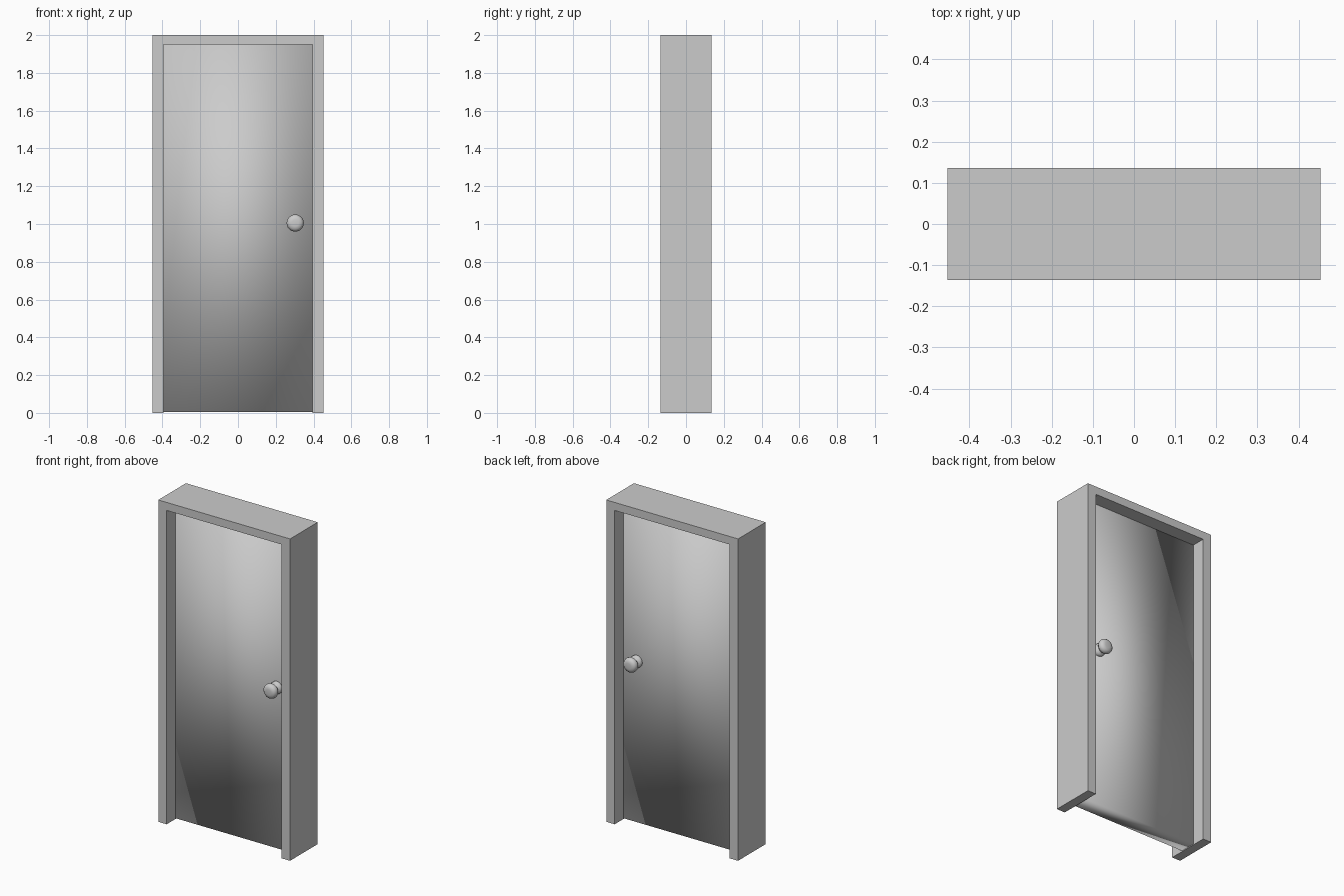
import bpy, bmesh
from math import pi, cos, sin

if "Cube" in bpy.data.objects:
    bpy.data.objects.remove(bpy.data.objects["Cube"])


def finish(name, bm):
    bmesh.ops.recalc_face_normals(bm, faces=bm.faces[:])
    me = bpy.data.meshes.new(name)
    bm.to_mesh(me)
    bm.free()
    ob = bpy.data.objects.new(name, me)
    bpy.context.collection.objects.link(ob)
    return ob


def smooth(ob):
    for p in ob.data.polygons:
        p.use_smooth = True


W, D, H = 0.453, 0.136, 2.0      # frame half width, half depth, height
OW, OH = 0.395, 1.95             # opening half width, height
T = 0.05                         # door half thickness

# Door frame: U-shaped outline extruded through the wall depth
outline = [(-W, 0), (-W, H), (W, H), (W, 0), (OW, 0), (OW, OH), (-OW, OH), (-OW, 0)]
bm = bmesh.new()
face = bm.faces.new([bm.verts.new((x, -D, z)) for x, z in outline])
ext = bmesh.ops.extrude_face_region(bm, geom=[face])
bmesh.ops.translate(bm, vec=(0, 2 * D, 0),
                    verts=[v for v in ext["geom"] if isinstance(v, bmesh.types.BMVert)])
finish("door_frame", bm)

# Door panel: plain slab, smooth shaded all over
bm = bmesh.new()
bmesh.ops.create_cube(bm, size=1)
bmesh.ops.scale(bm, vec=(2 * OW, 2 * T, OH - 0.005), verts=bm.verts[:])
bmesh.ops.translate(bm, vec=(0, 0, (OH + 0.005) / 2), verts=bm.verts[:])
smooth(finish("door_panel", bm))


# Knobs: lathe profile (radius, distance from door centre), one per side
profile = [(0.038, 0.05), (0.038, 0.062), (0.032, 0.069), (0.021, 0.073), (0.021, 0.084),
           (0.036, 0.09), (0.044, 0.101), (0.0455, 0.11), (0.042, 0.122),
           (0.033, 0.131), (0.018, 0.134)]
N = 24


def knob(name, side):
    bm = bmesh.new()
    rings = [[bm.verts.new((0.303 + r * cos(2 * pi * i / N), side * y,
                            1.005 + r * sin(2 * pi * i / N))) for i in range(N)]
             for r, y in profile]
    for a, b in zip(rings, rings[1:]):
        for i in range(N):
            j = (i + 1) % N
            bm.faces.new((a[i], a[j], b[j], b[i]))
    bm.faces.new(rings[-1])
    smooth(finish(name, bm))


knob("front_knob", -1)
knob("back_knob", 1)
